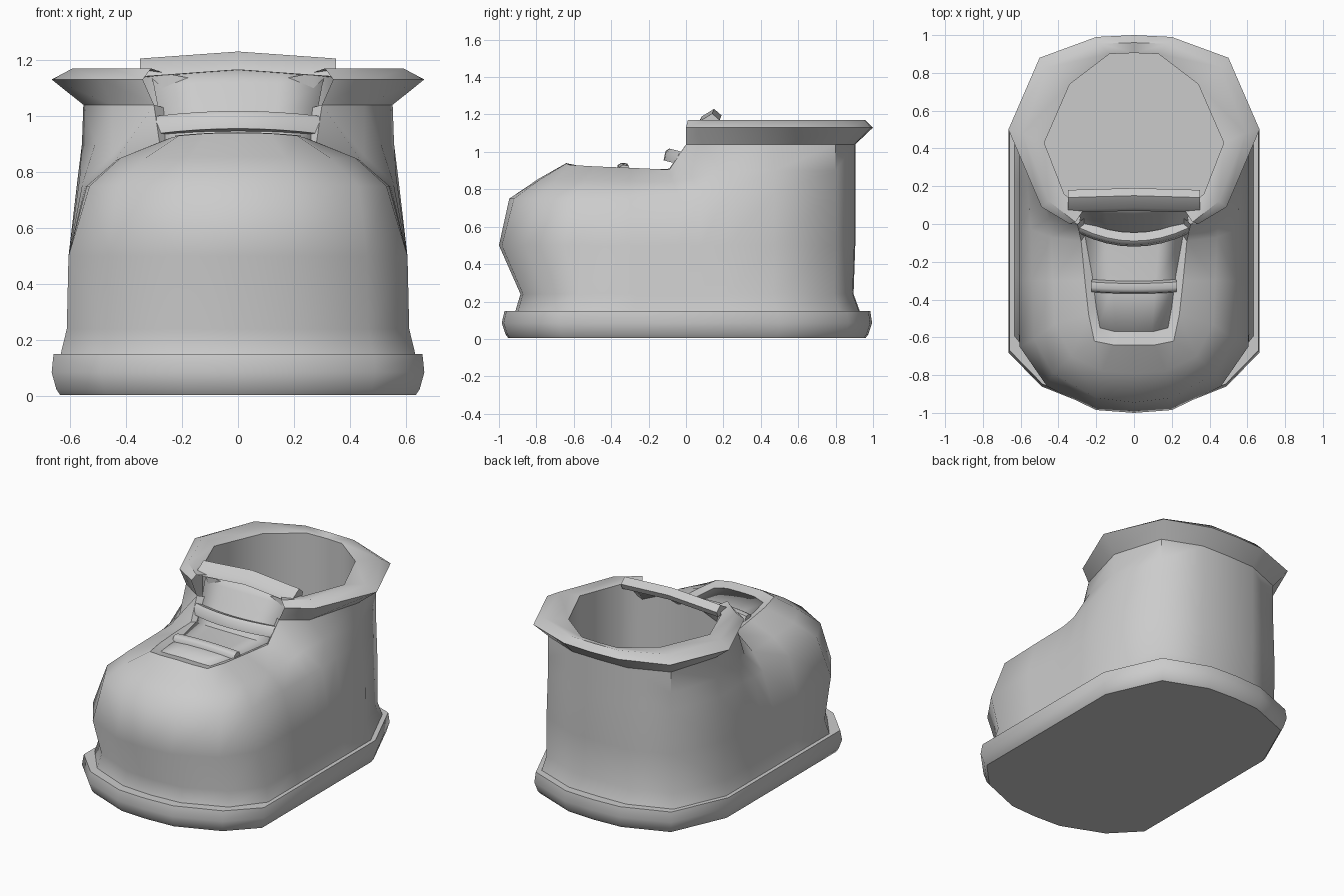
import bpy, bmesh, math

if "Cube" in bpy.data.objects:
    bpy.data.objects.remove(bpy.data.objects["Cube"])


def finish(name, bm, mirror=True, angle=50):
    me = bpy.data.meshes.new(name)
    bm.to_mesh(me)
    bm.free()
    ob = bpy.data.objects.new(name, me)
    bpy.context.collection.objects.link(ob)
    bpy.ops.object.select_all(action='DESELECT')
    bpy.context.view_layer.objects.active = ob
    ob.select_set(True)
    if mirror:
        m = ob.modifiers.new("mirror", 'MIRROR')
        m.merge_threshold = 0.002
        bpy.ops.object.modifier_apply(modifier=m.name)
    bpy.ops.object.shade_smooth_by_angle(angle=math.radians(angle))
    return ob


def loft(name, rows, cap_start=False, cap_end=False, mirror=True):
    """Skin half-rings running front -> +x side -> back, stacked in rows."""
    bm = bmesh.new()
    g = [[bm.verts.new(p) for p in r] for r in rows]
    for a, b in zip(g, g[1:]):
        for i in range(len(a) - 1):
            bm.faces.new((a[i], a[i + 1], b[i + 1], b[i]))
    if cap_start:
        bm.faces.new(g[0][::-1])
    if cap_end:
        bm.faces.new(g[-1])
    return finish(name, bm, mirror)


def ring(pts, z, sx=1, front=1, back=1):
    return [(x * sx, y * (front if y < 0 else back), z) for x, y in pts]


# Sole: rounded slab
sole = [(0, -.985), (.2, -.975), (.49, -.86), (.665, -.68), (.665, .5),
        (.5, .87), (.2, .985), (0, .995)]
loft("sole", [ring(sole, .005, .955, .965, .965), ring(sole, .025, .975, .98, .98),
              ring(sole, .085, 1, 1, 1), ring(sole, .15, .99, .985, .99)], True, True)

# Upper: foot rings rising to the throat and ankle
foot = [(0, -1), (.2, -.985), (.46, -.86), (.605, -.65), (.605, -.3), (.605, -.05),
        (.605, .08), (.605, .22), (.605, .47), (.46, .8), (.2, .9), (0, .905)]
instep = [(0, -.945, .75), (.2, -.92, .75), (.43, -.79, .75), (.53, -.61, .75),
          (.54, -.3, .75), (.545, -.03, .75), (.555, .08, .76), (.565, .22, .78),
          (.572, .47, .78), (.45, .8, .78), (.2, .9, .78), (0, .905, .78)]
vamp = [(0, -.79, .855), (.17, -.78, .853), (.33, -.7, .85), (.42, -.53, .85),
        (.43, -.3, .845), (.44, -.07, .84), (.45, .03, .86), (.51, .18, .9),
        (.557, .47, .9), (.45, .8, .9), (.2, .9, .9), (0, .905, .9)]
throat = [(0, -.64, .94), (.11, -.64, .938), (.21, -.62, .93), (.24, -.48, .922),
          (.26, -.3, .915), (.28, -.09, .905), (.3, .0, 1.04), (.45, .1, 1.04),
          (.552, .47, 1.04), (.45, .8, 1.04), (.2, .9, 1.04), (0, .905, 1.04)]
loft("upper", [ring(foot, .14, 1.05, .915, 1.03), ring(foot, .24, 1.01, .885, .99),
               ring(foot, .5), instep, vamp, throat])

# Throat lip: slopes from the vamp edge down to the tongue
loft("throat_lip", [throat[:7],
                    [(0, -.57, .925), (.1, -.57, .923), (.18, -.55, .912), (.2, -.44, .905),
                     (.22, -.28, .895), (.26, -.06, .9), (.265, .03, 1.03)]])

# Collar: flared rim around the ankle, open at the tongue
flare = [(.34, .0), (.49, .09), (.665, .5), (.5, .88), (.2, .99), (0, 1)]
crest = [(.31, .01), (.45, .12), (.59, .48), (.46, .83), (.18, .955), (0, .96)]
inner = [(.27, .07), (.37, .16), (.475, .43), (.34, .74), (.13, .9), (0, .905)]
loft("collar", [throat[6:], ring(flare, 1.13), ring(crest, 1.17), ring(inner, 1.155)])

# Lining: inside wall with flat floor
wall = [(0, .09)] + inner
top = [(0, .09, 1.1)] + ring(inner, 1.155)
loft("lining", [top, ring(wall, .85), ring(wall, .55)], cap_end=True)

# Tongue: panel running up the throat
spine = [(-.58, .925, .19), (-.33, .905, .225), (-.09, .91, .265), (0, 1.04, .285),
         (.05, 1.12, .3), (.1, 1.185, .315)]
tongue = loft("tongue", [[(-w, y + .03, z - .015), (-w * .5, y + .006, z - .003), (0, y, z),
                          (w * .5, y + .006, z - .003), (w, y + .03, z - .015)]
                         for y, z, w in spine], mirror=False)
thick = tongue.modifiers.new("thickness", 'SOLIDIFY')
thick.thickness = .025


def strap(name, half, section, bow_y, bow_z, n=8):
    """Sweep a (y, z) section across x, bowed toward the middle."""
    bm = bmesh.new()
    rings = []
    for i in range(n + 1):
        t = -1 + 2 * i / n
        k = t * t
        rings.append([bm.verts.new((half * t, y + bow_y * k, z + bow_z * k))
                      for y, z in section])
    m = len(section)
    for a, b in zip(rings, rings[1:]):
        for j in range(m):
            bm.faces.new((a[j], a[(j + 1) % m], b[(j + 1) % m], b[j]))
    bm.faces.new(rings[0])
    bm.faces.new(rings[-1][::-1])
    bmesh.ops.recalc_face_normals(bm, faces=bm.faces)
    return finish(name, bm, False)


# Rolled tongue top and the two straps below it
strap("tongue_roll", .35, [(.07, 1.165), (.085, 1.19), (.15, 1.23), (.19, 1.195), (.175, 1.16)],
      -.01, -.025, 2)
strap("upper_strap", .29, [(-.12, .955), (-.11, 1.005), (-.09, 1.018), (-.045, 1.0), (-.06, .945)],
      .07, -.018)
strap("lower_strap", .225, [(-.37, .9), (-.365, .93), (-.345, .942), (-.315, .938), (-.3, .9)],
      .008, -.012)
